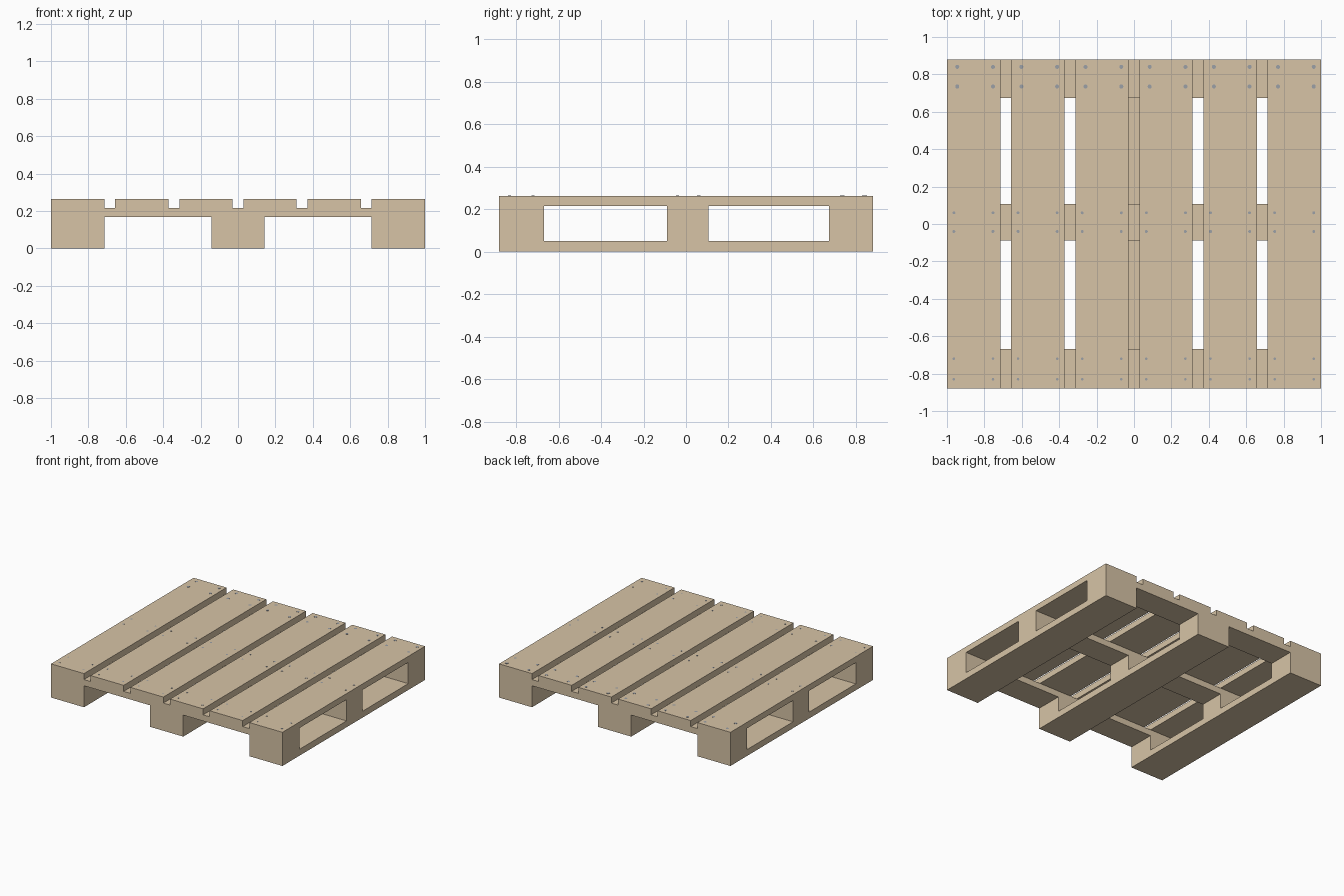
import bpy, bmesh
from mathutils import Matrix, Vector

if "Cube" in bpy.data.objects:
    bpy.data.objects.remove(bpy.data.objects["Cube"])


def material(name, color):
    m = bpy.data.materials.new(name)
    m.diffuse_color = color
    m.use_nodes = True
    m.node_tree.nodes["Principled BSDF"].inputs["Base Color"].default_value = m.diffuse_color
    return m


wood = material("pale_wood", (0.68, 0.55, 0.38, 1))
steel = material("nail_steel", (0.33, 0.35, 0.38, 1))


def finish(name, bm, mat):
    mesh = bpy.data.meshes.new(name)
    bm.to_mesh(mesh)
    bm.free()
    mesh.materials.append(mat)
    obj = bpy.data.objects.new(name, mesh)
    bpy.context.collection.objects.link(obj)
    return obj


def plank(name, xs, ys, zs):
    """Box from its extents along each axis."""
    lo, hi = Vector((xs[0], ys[0], zs[0])), Vector((xs[1], ys[1], zs[1]))
    bm = bmesh.new()
    bmesh.ops.create_cube(bm, size=1, matrix=Matrix.Translation((lo + hi) / 2)
                          @ Matrix.Diagonal((*(hi - lo), 1)))
    return finish(name, bm, wood)


L = 0.88                                   # half length along y
Z_BASE, Z_BLOCK, Z_CROSS, Z_TOP = 0.05, 0.168, 0.216, 0.263
BOARD, PITCH = 0.285, 0.343
rows = {"front": (-L, -0.668), "middle": (-0.089, 0.107), "back": (0.673, L)}
columns = {"left": (-1, -0.715), "centre": (-0.1425, 0.1425), "right": (0.715, 1)}

# Bottom runners, along y
for side, xs in columns.items():
    plank(f"bottom_runner_{side}", xs, (-L, L), (0, Z_BASE))

# Cross boards and the spacer blocks under them
for row, ys in rows.items():
    plank(f"cross_board_{row}", (-1, 1), ys, (Z_BLOCK, Z_CROSS))
    for side, xs in columns.items():
        plank(f"block_{row}_{side}", xs, ys, (Z_BASE, Z_BLOCK))

# Deck boards
lefts = [-1 + i * PITCH for i in range(6)]
for i, x in enumerate(lefts):
    plank(f"deck_board_{i + 1}", (x, x + BOARD), (-L, L), (Z_CROSS, Z_TOP))

# Nail heads: y pair, inset of the left nail, radius
nail_rows = {
    "front": ((-0.83, -0.72), 0.037, 0.007),
    "middle": ((-0.04, 0.06), 0.037, 0.008),
    "back": ((0.735, 0.84), 0.055, 0.011),
}
for row, (ys, inset, r) in nail_rows.items():
    bm = bmesh.new()
    for x in lefts:
        for dx in (inset, 0.246):
            for y in ys:
                bmesh.ops.create_cone(
                    bm, cap_ends=True, segments=12, radius1=r, radius2=r, depth=0.004,
                    matrix=Matrix.Translation((x + dx, y, Z_TOP - 0.001)))
    finish(f"nail_heads_{row}", bm, steel)
